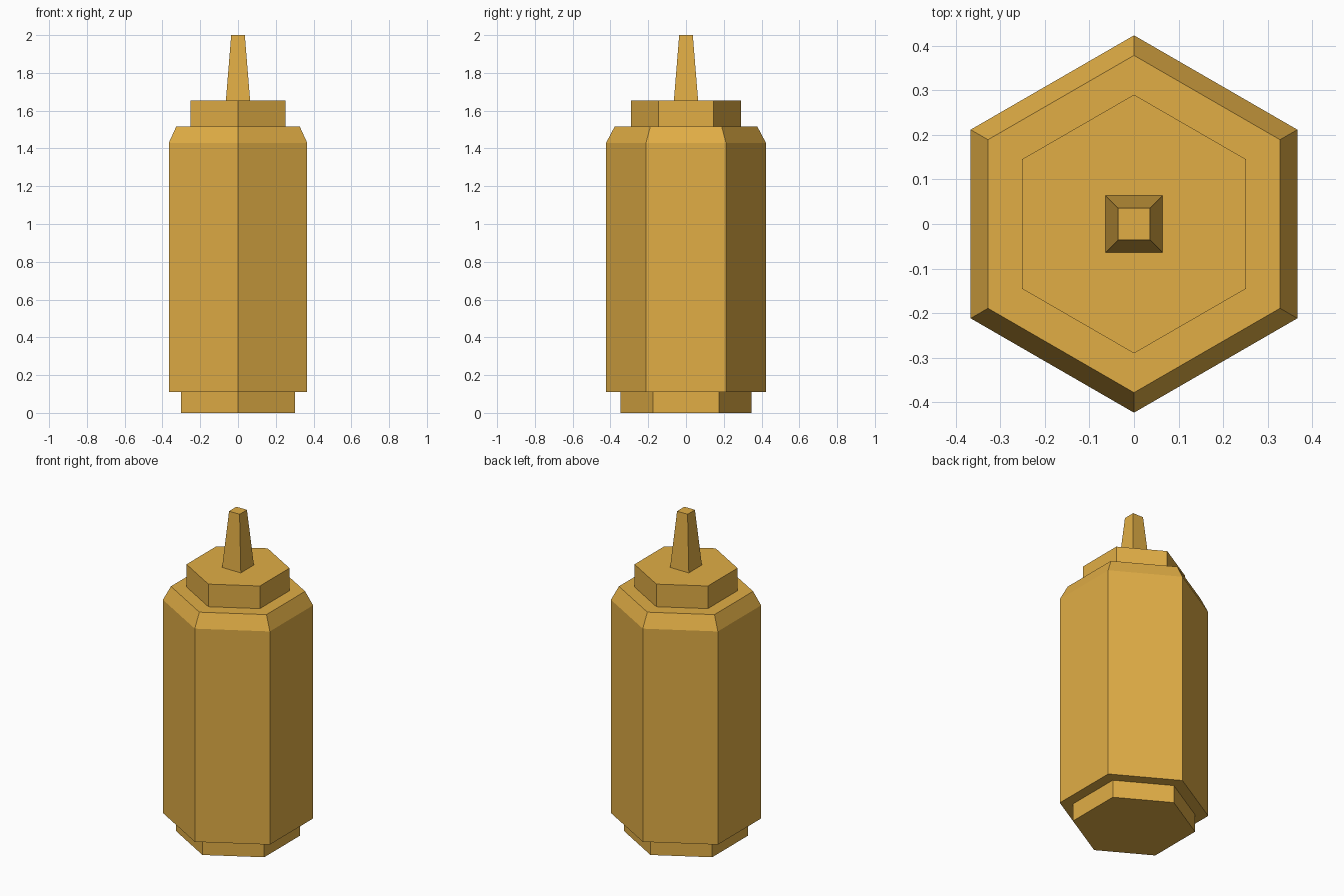
import bpy, bmesh
from math import cos, sin, pi

if "Cube" in bpy.data.objects:
    bpy.data.objects.remove(bpy.data.objects["Cube"])

mat = bpy.data.materials.new("golden_yellow")
mat.diffuse_color = (0.75, 0.42, 0.06, 1)
mat.use_nodes = True
mat.node_tree.nodes["Principled BSDF"].inputs["Base Color"].default_value = mat.diffuse_color


def prism(name, sides, start, profile):
    """Flat-sided solid through stacked rings of (radius, z)."""
    bm = bmesh.new()
    rings = [[bm.verts.new((r * cos(start + 2 * pi * i / sides),
                            r * sin(start + 2 * pi * i / sides), z))
              for i in range(sides)] for r, z in profile]
    for low, high in zip(rings, rings[1:]):
        for i in range(sides):
            j = (i + 1) % sides
            bm.faces.new((low[i], low[j], high[j], high[i]))
    bm.faces.new(rings[0][::-1])
    bm.faces.new(rings[-1])
    mesh = bpy.data.meshes.new(name)
    bm.to_mesh(mesh)
    bm.free()
    mesh.materials.append(mat)
    obj = bpy.data.objects.new(name, mesh)
    bpy.context.collection.objects.link(obj)
    return obj


# Hexagonal foot, bottle body with sloped shoulder, and cap (corners on +/-y)
prism("foot", 6, pi / 2, [(0.348, 0), (0.348, 0.11)])
prism("bottle_body", 6, pi / 2, [(0.423, 0.11), (0.423, 1.43), (0.378, 1.515)])
prism("cap", 6, pi / 2, [(0.29, 1.515), (0.29, 1.655)])

# Square tapered nozzle
prism("nozzle", 4, pi / 4, [(0.064 * 2 ** 0.5, 1.655), (0.036 * 2 ** 0.5, 2.0)])
